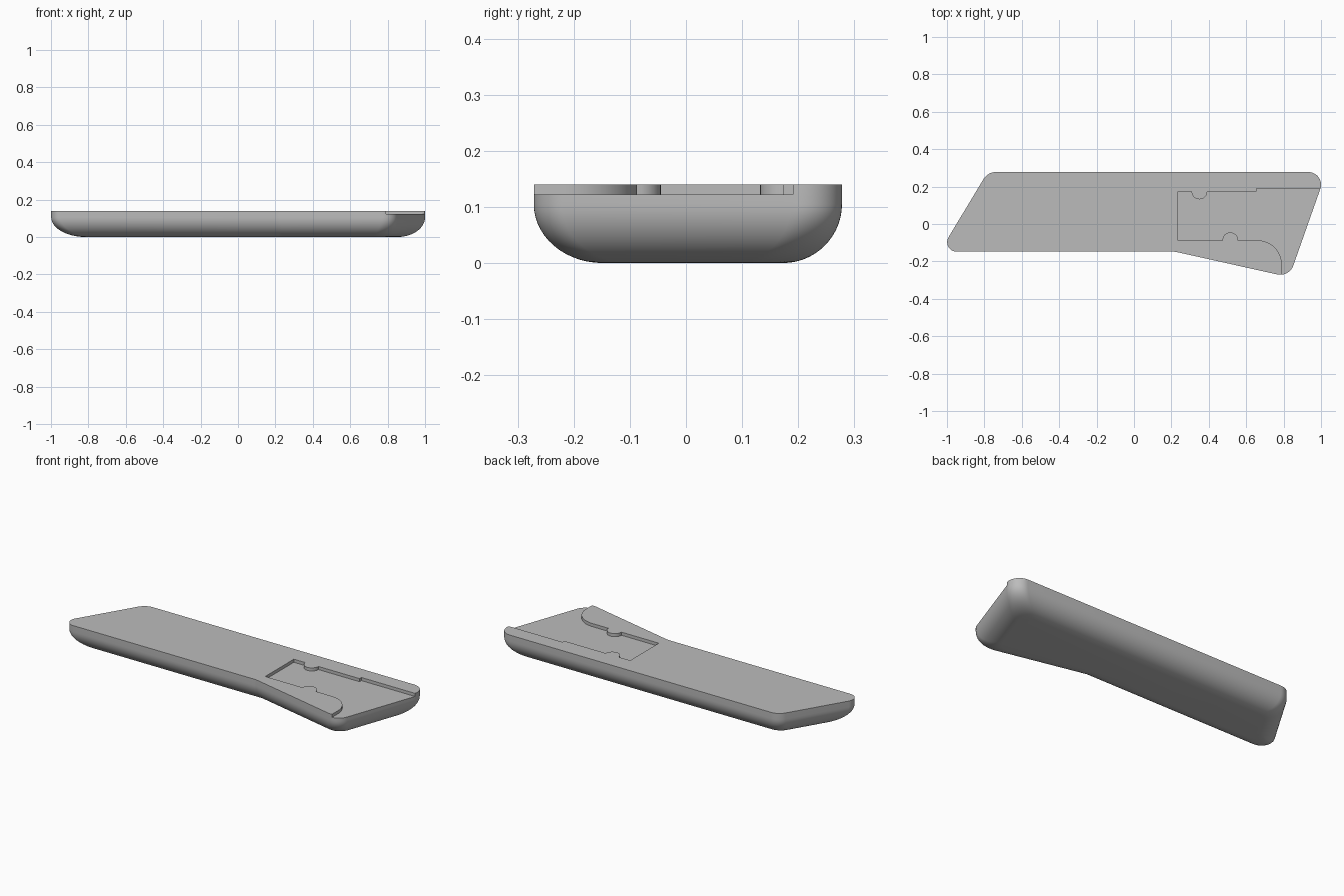
import bpy, bmesh
from math import sin, cos, tan, pi, radians
from mathutils import Vector

if "Cube" in bpy.data.objects:
    bpy.data.objects.remove(bpy.data.objects["Cube"])

HEIGHT, FLOOR, ROUND = 0.14, 0.122, 0.105
STEPS = 14

grey = bpy.data.materials.new("plain grey")
grey.use_nodes = True
grey.diffuse_color = (0.5, 0.5, 0.5, 1)
grey.node_tree.nodes["Principled BSDF"].inputs["Base Color"].default_value = (0.5, 0.5, 0.5, 1)

# Outline corners, counter-clockwise: x, y, fillet radius
CORNERS = [(-1.038, -0.148, 0.051), (0.22, -0.148, 0.1), (0.83, -0.284, 0.075),
           (1.028, 0.278, 0.068), (-0.782, 0.278, 0.08)]


def inset_corners(d):
    """Move every side of the outline inward by d."""
    pts = [Vector(c[:2]) for c in CORNERS]
    out = []
    for i, p in enumerate(pts):
        a = (p - pts[i - 1]).normalized()
        b = (pts[(i + 1) % len(pts)] - p).normalized()
        na, nb = Vector((-a.y, a.x)), Vector((-b.y, b.x))
        out.append(p + (na + nb) * d / (1 + na.dot(nb)))
    return out


def rounded_ring(d):
    """Outline inset by d, with filleted corners."""
    pts = inset_corners(d)
    ring = []
    for i, p in enumerate(pts):
        r = CORNERS[i][2]
        a = (pts[i - 1] - p).normalized()
        b = (pts[(i + 1) % len(pts)] - p).normalized()
        half = a.angle(b) / 2
        centre = p + (a + b).normalized() * r / sin(half)
        start = p + a * r / tan(half) - centre
        end = p + b * r / tan(half) - centre
        sweep = pi - 2 * half
        for k in range(STEPS + 1):
            t = k / STEPS
            ring.append(centre + (start * sin((1 - t) * sweep) + end * sin(t * sweep)) / sin(sweep))
    return ring


def make_object(name, rings):
    """Bridge (points, z) rings from top to bottom and cap both ends."""
    bm = bmesh.new()
    loops = [[bm.verts.new((p[0], p[1], z)) for p in pts] for pts, z in rings]
    for hi, lo in zip(loops, loops[1:]):
        for i in range(len(hi)):
            j = (i + 1) % len(hi)
            bm.faces.new((hi[i], lo[i], lo[j], hi[j]))
    bm.faces.new(loops[0])
    bm.faces.new(loops[-1][::-1])
    bmesh.ops.recalc_face_normals(bm, faces=bm.faces)
    mesh = bpy.data.meshes.new(name)
    bm.to_mesh(mesh)
    bm.free()
    mesh.materials.append(grey)
    obj = bpy.data.objects.new(name, mesh)
    bpy.context.collection.objects.link(obj)
    return obj


def arc(x, y, r, a0, a1, n=16):
    return [(x + r * cos(radians(a0 + (a1 - a0) * k / n)),
             y + r * sin(radians(a0 + (a1 - a0) * k / n))) for k in range(n + 1)]


# Body with a rounded underside
levels = [(rounded_ring(0), HEIGHT)]
for k in range(STEPS + 1):
    a = pi / 2 * k / STEPS
    levels.append((rounded_ring(ROUND * (1 - cos(a))), ROUND * (1 - sin(a))))
body = make_object("rounded_body", levels)

# Shallow recess with two half-round tabs, open at the right end
recess = [(0.235, -0.087)] + arc(0.515, -0.087, 0.042, 180, 0)
recess += arc(0.66, -0.217, 0.13, 90, 0)
recess += [(0.79, -0.4), (1.2, -0.4), (1.2, 0.191), (0.655, 0.191), (0.655, 0.174)]
recess += arc(0.35, 0.174, 0.042, 0, -180) + [(0.235, 0.174)]
cutter = make_object("recess_cutter", [(recess, HEIGHT + 0.1), (recess, FLOOR)])
cutter.hide_render = True

cut = body.modifiers.new("recess", 'BOOLEAN')
cut.operation = 'DIFFERENCE'
cut.solver = 'EXACT'
cut.object = cutter
bpy.ops.object.select_all(action='DESELECT')
bpy.context.view_layer.objects.active = body
body.select_set(True)
bpy.ops.object.modifier_apply(modifier=cut.name)
bpy.data.objects.remove(cutter)
bpy.ops.object.shade_smooth_by_angle(angle=radians(30))
